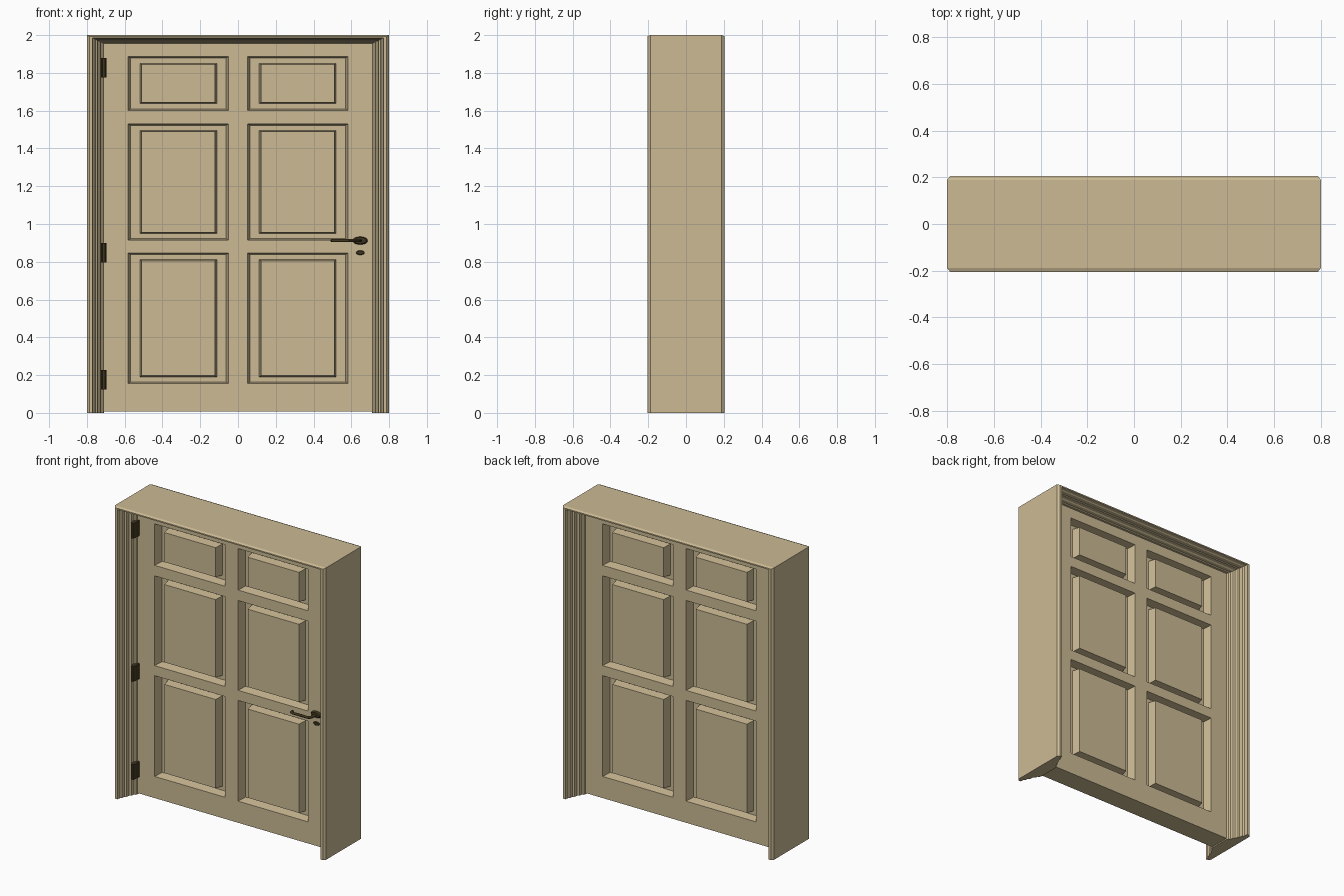
import bpy, bmesh, math
from mathutils import Vector

if "Cube" in bpy.data.objects:
    bpy.data.objects.remove(bpy.data.objects["Cube"])


def material(name, rgb):
    m = bpy.data.materials.new(name)
    m.diffuse_color = (*rgb, 1)
    m.use_nodes = True
    m.node_tree.nodes["Principled BSDF"].inputs["Base Color"].default_value = m.diffuse_color
    return m


WOOD = material("tan_wood", (0.60, 0.49, 0.295))
METAL = material("dark_bronze", (0.05, 0.036, 0.013))


def finish(bm, name, mat, smooth=False):
    bmesh.ops.remove_doubles(bm, verts=bm.verts, dist=1e-5)
    bmesh.ops.recalc_face_normals(bm, faces=bm.faces)
    me = bpy.data.meshes.new(name)
    bm.to_mesh(me)
    bm.free()
    me.materials.append(mat)
    ob = bpy.data.objects.new(name, me)
    bpy.context.collection.objects.link(ob)
    if smooth:
        bpy.context.view_layer.objects.active = ob
        ob.select_set(True)
        bpy.ops.object.shade_smooth_by_angle(angle=math.radians(35))
        ob.select_set(False)
    return ob


def loft(bm, rings, caps=True):
    loops = [[bm.verts.new(p) for p in r] for r in rings]
    n = len(loops[0])
    for a, b in zip(loops, loops[1:]):
        for i in range(n):
            j = (i + 1) % n
            bm.faces.new((a[i], a[j], b[j], b[i]))
    if caps:
        bm.faces.new(loops[0])
        bm.faces.new(loops[-1])


# Door frame: stepped moulding (inset, y) swept up, across and down
half = [(0, -.189), (.013, -.205), (.030, -.205), (.033, -.180), (.042, -.174),
        (.045, -.148), (.055, -.142), (.058, -.118), (.070, -.110),
        (.074, -.090), (.086, -.084), (.090, -.066)]
profile = half + [(d, -y) for d, y in reversed(half)]
corners = [(-1, 0), (-1, 1), (1, 1), (1, 0)]
bm = bmesh.new()
loft(bm, [[(s * (.8 - d), y, (2 - .5 * d) * t) for d, y in profile]
          for s, t in corners])
finish(bm, "door_frame", WOOD)

# Door leaf: grid of rails and stiles, with six raised panels on both faces
T = .071                      # half thickness
xs = [-.714, -.582, -.05, .05, .582, .714]
zs = [.008, .156, .846, .915, 1.53, 1.602, 1.886, 1.958]
# panel rings: (x inset, z inset, y)
steps = [(0, 0, T), (.014, .008, .010), (.062, .035, .010), (.072, .041, .068)]
bm = bmesh.new()


def rect(x0, x1, z0, z1, y):
    return [(x0, y, z0), (x1, y, z0), (x1, y, z1), (x0, y, z1)]


for side in (-1, 1):
    for i in range(5):
        for k in range(7):
            x0, x1, z0, z1 = xs[i], xs[i + 1], zs[k], zs[k + 1]
            if i % 2 and k % 2:
                loft(bm, [rect(x0 + a, x1 - a, z0 + b, z1 - b, side * y)
                          for a, b, y in steps], caps=False)
                a, b, y = steps[-1]
                r = rect(x0 + a, x1 - a, z0 + b, z1 - b, side * y)
            else:
                r = rect(x0, x1, z0, z1, side * T)
            bm.faces.new([bm.verts.new(p) for p in r])
bmesh.ops.remove_doubles(bm, verts=bm.verts, dist=1e-5)
# close the rim of the leaf
bmesh.ops.bridge_loops(bm, edges=[e for e in bm.edges if e.is_boundary])
finish(bm, "door_leaf", WOOD)

# Hinges: a leaf block with a slim knuckle in front
for n, zc in enumerate((.176, .848, 1.828)):
    bm = bmesh.new()
    loft(bm, [[(-.724, -.068, z), (-.724, -.112, z), (-.717, -.134, z),
               (-.703, -.134, z), (-.696, -.112, z), (-.696, -.068, z)]
              for z in (zc - .052, zc + .052)])
    finish(bm, f"hinge_{n + 1}", METAL)


# Oval plates behind the lever and around the keyhole
def oval(name, x, z, rx, rz, prof):
    bm = bmesh.new()
    loft(bm, [[(x + f * rx * math.cos(i * math.tau / 24), y,
                z + f * rz * math.sin(i * math.tau / 24)) for i in range(24)]
              for f, y in prof])
    finish(bm, name, METAL, True)


oval("handle_rose", .647, .912, .040, .021,
     [(1, -.069), (1, -.080), (.8, -.088), (.45, -.090)])
oval("keyhole_plate", .647, .848, .023, .012,
     [(1, -.069), (1, -.077), (.75, -.081)])

# Lever handle: tube along a bent path in the horizontal plane
path = [Vector(p) for p in ((.647, -.08), (.647, -.125), (.640, -.139), (.622, -.145),
                            (.56, -.143), (.515, -.145), (.502, -.140), (.497, -.120))]
bm = bmesh.new()
rings = []
for i, p in enumerate(path):
    t = (path[min(i + 1, len(path) - 1)] - path[max(i - 1, 0)]).normalized()
    nrm = Vector((-t.y, t.x))
    r = .011 if i < 4 else .009
    rings.append([(p.x + nrm.x * r * math.cos(a), p.y + nrm.y * r * math.cos(a),
                   .912 + .008 * math.sin(a))
                  for a in (k * math.tau / 12 for k in range(12))])
loft(bm, rings)
finish(bm, "lever_handle", METAL, True)
